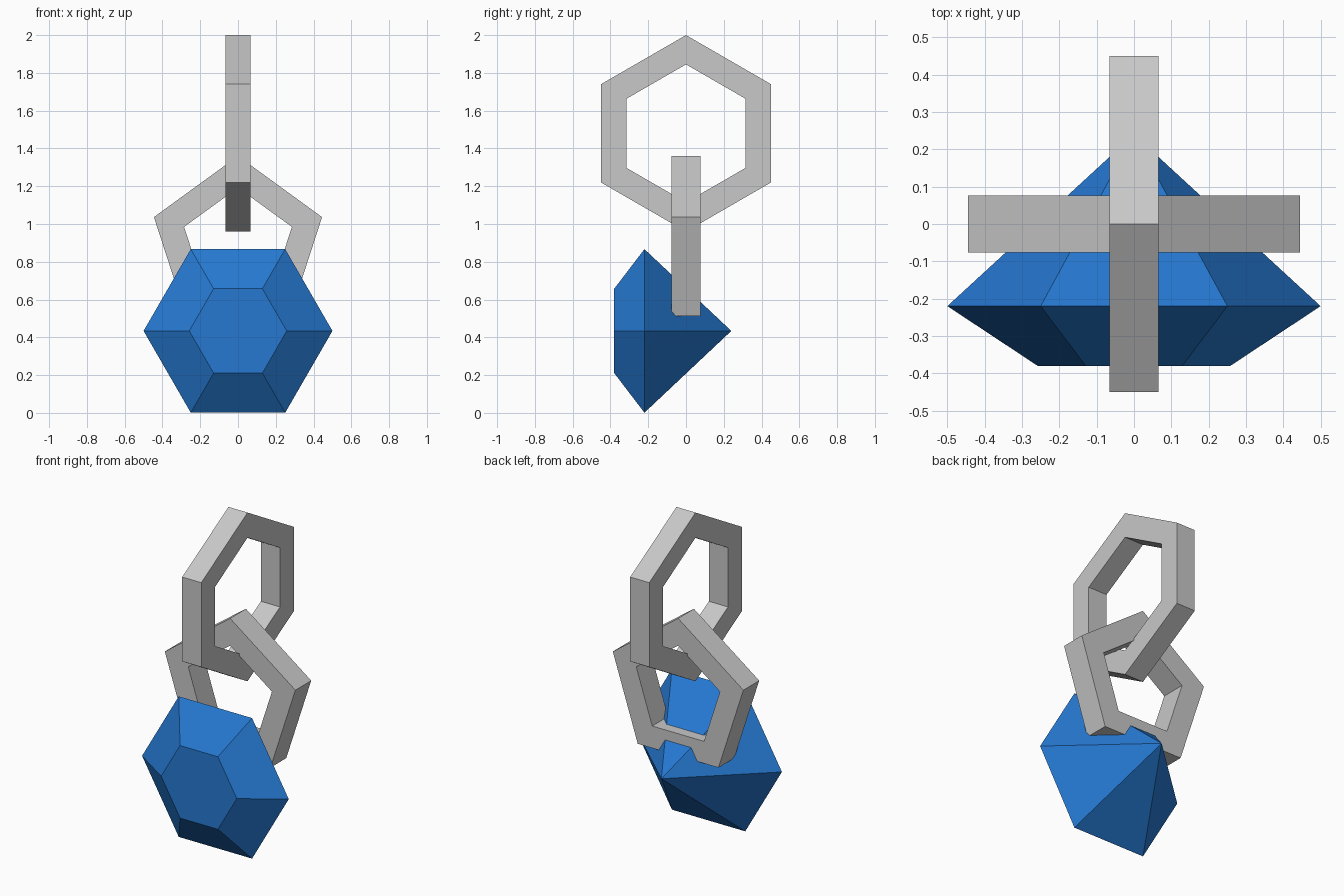
import bpy
import bmesh
from math import sin, cos, tau
from mathutils import Vector

cube = bpy.data.objects.get("Cube")
if cube:
    bpy.data.objects.remove(cube, do_unlink=True)


def make_material(name, color):
    mat = bpy.data.materials.new(name)
    mat.use_nodes = True
    mat.diffuse_color = color
    mat.node_tree.nodes["Principled BSDF"].inputs["Base Color"].default_value = color
    return mat


def polygon(bm, sides, radius, depth, start=0.0):
    """Ring of vertices in the local XZ plane, first corner pointing up."""
    angles = [start + tau * i / sides for i in range(sides)]
    return [bm.verts.new((radius * sin(a), depth, radius * cos(a))) for a in angles]


def bridge(bm, a, b):
    for i in range(len(a)):
        j = (i + 1) % len(a)
        bm.faces.new((a[i], a[j], b[j], b[i]))


def finish(bm, name, mat, location, turn=0.0):
    bmesh.ops.recalc_face_normals(bm, faces=bm.faces)
    mesh = bpy.data.meshes.new(name)
    bm.to_mesh(mesh)
    bm.free()
    mesh.materials.append(mat)
    obj = bpy.data.objects.new(name, mesh)
    obj.location = Vector(location)
    obj.rotation_euler.z = turn
    bpy.context.collection.objects.link(obj)
    return obj


def chain_link(name, sides, outer, inner, half_depth, height, turn=0.0):
    """Flat-sided link with a rectangular cross-section."""
    bm = bmesh.new()
    section = [(outer, -half_depth), (outer, half_depth),
               (inner, half_depth), (inner, -half_depth)]
    loops = [polygon(bm, sides, r, y) for r, y in section]
    for k in range(4):
        bridge(bm, loops[k], loops[(k + 1) % 4])
    return finish(bm, name, metal, (0, 0, height), turn)


metal = make_material("light grey metal", (0.58, 0.58, 0.58, 1))
blue = make_material("blue gem", (0.019, 0.19, 0.64, 1))

# Interlocked links
chain_link("upper_link", 6, 0.52, 0.365, 0.065, 1.48, tau / 4)
chain_link("lower_link", 5, 0.468, 0.30, 0.077, 0.892)

# Faceted gem: flat table, wide girdle, pointed back
bm = bmesh.new()
table = polygon(bm, 6, 0.258, -0.38, tau / 12)
girdle = polygon(bm, 6, 0.5, -0.22, tau / 12)
tip = bm.verts.new((0, 0.24, 0))
bm.faces.new(table)
bridge(bm, table, girdle)
for i in range(6):
    bm.faces.new((girdle[i], girdle[(i + 1) % 6], tip))
finish(bm, "gem", blue, (0, 0, 0.434))
